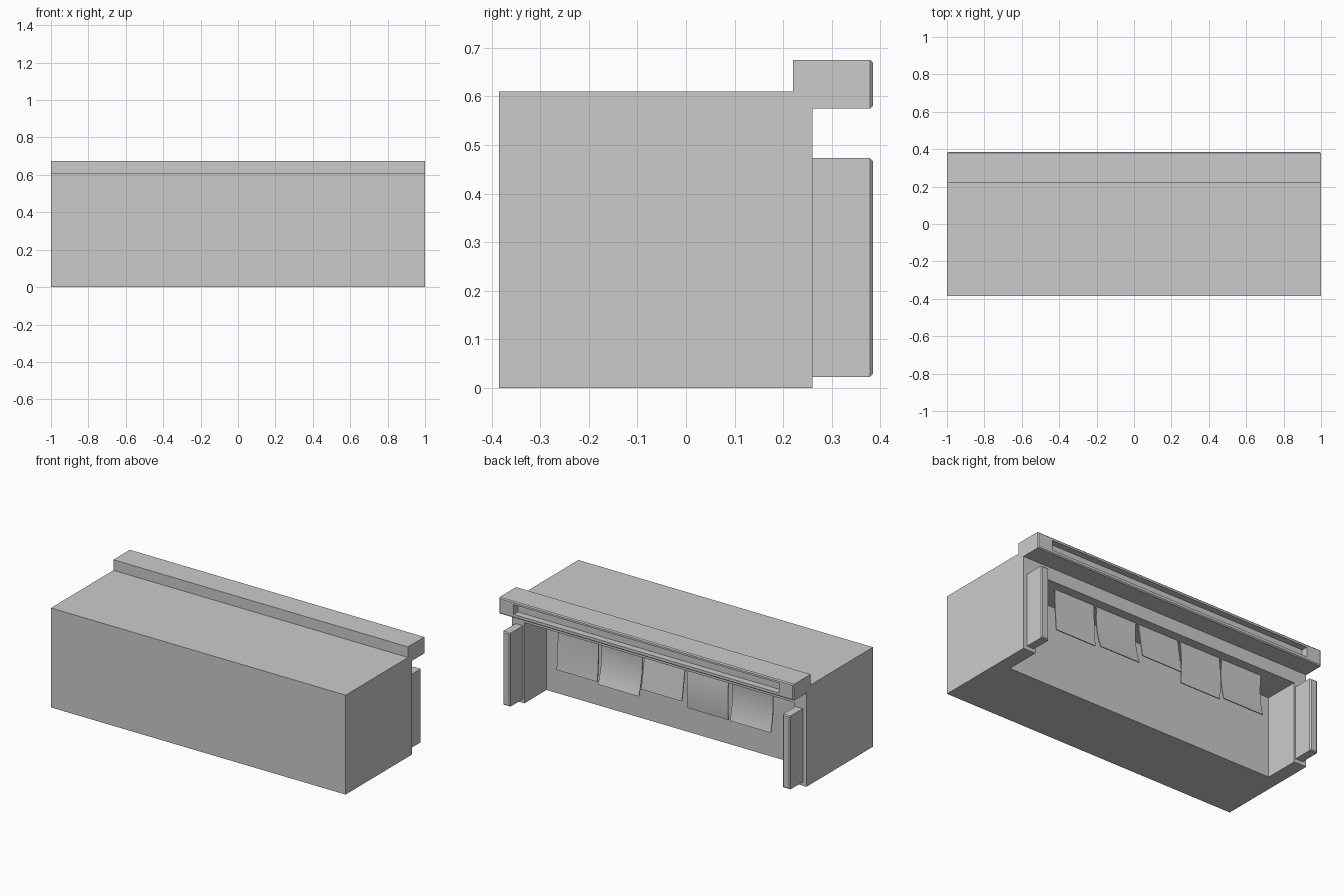
import bpy, bmesh

if "Cube" in bpy.data.objects:
    bpy.data.objects.remove(bpy.data.objects["Cube"])


def extrude_profile(name, pts, x0, x1, bevel_back=0.0):
    """Sweep a closed (y, z) profile along x, optionally chamfering the rearmost edges."""
    bm = bmesh.new()
    face = bm.faces.new([bm.verts.new((x0, y, z)) for y, z in pts])
    ext = bmesh.ops.extrude_face_region(bm, geom=[face])
    moved = [v for v in ext["geom"] if isinstance(v, bmesh.types.BMVert)]
    bmesh.ops.translate(bm, vec=(x1 - x0, 0, 0), verts=moved)
    bmesh.ops.recalc_face_normals(bm, faces=bm.faces)
    if bevel_back:
        y_max = max(y for y, _ in pts)
        edges = [e for e in bm.edges if all(v.co.y > y_max - 1e-5 for v in e.verts)]
        bmesh.ops.bevel(bm, geom=edges, offset=bevel_back, segments=1,
                        profile=0.5, affect='EDGES')
    mesh = bpy.data.meshes.new(name)
    bm.to_mesh(mesh)
    bm.free()
    obj = bpy.data.objects.new(name, mesh)
    bpy.context.collection.objects.link(obj)
    return obj


def rect(y0, y1, z0, z1):
    return [(y0, z0), (y1, z0), (y1, z1), (y0, z1)]


def cut(obj, pts, half_width):
    """Subtract a centred block from an object."""
    cutter = extrude_profile("cutter", pts, -half_width, half_width)
    cutter.hide_render = True
    mod = obj.modifiers.new("cut", 'BOOLEAN')
    mod.operation = 'DIFFERENCE'
    mod.solver = 'EXACT'
    mod.object = cutter
    bpy.context.view_layer.objects.active = obj
    bpy.ops.object.modifier_apply(modifier=mod.name)
    bpy.data.objects.remove(cutter)


# Main block, stepped at the rear top to receive the header, with an open rear bay
body = extrude_profile("body", [(-0.385, 0), (0.26, 0), (0.26, 0.575), (0.22, 0.575),
                                (0.22, 0.61), (-0.385, 0.61)], -1, 1)
cut(body, rect(0.045, 0.4, -0.1, 0.495), 0.915)

# Header beam with a long slot in its rear face
header = extrude_profile("header_beam", rect(0.22, 0.385, 0.575, 0.675), -1, 1, 0.006)
cut(header, rect(0.345, 0.5, 0.597, 0.657), 0.9)

# Upright bumpers either side of the bay
for side, x in (("right", 0.95), ("left", -0.95)):
    extrude_profile("bumper_" + side, rect(0.26, 0.385, 0.023, 0.473),
                    x - 0.025, x + 0.025, 0.006)

# Hanging curtain flaps: (end y, bottom z, bow), each curling a little differently
FLAPS = [(0.215, 0.238, -0.004), (0.235, 0.235, -0.016), (0.237, 0.285, 0.0),
         (0.208, 0.238, 0.008), (0.22, 0.243, -0.014)]
STEPS, TOP_Y, TOP_Z, THICK = 10, 0.203, 0.497, 0.006
for i, (end_y, end_z, bow) in enumerate(FLAPS):
    curve = []
    for k in range(STEPS + 1):
        t = k / STEPS
        y = TOP_Y + (end_y - TOP_Y) * t + bow * 4 * t * (1 - t)
        curve.append((y, TOP_Z + (end_z - TOP_Z) * t))
    profile = curve + [(y - THICK, z) for y, z in reversed(curve)]
    x = 0.59 - 0.295 * i
    flap = extrude_profile(f"curtain_flap_{i + 1}", profile, x - 0.138, x + 0.138)
    bpy.ops.object.select_all(action='DESELECT')
    flap.select_set(True)
    bpy.context.view_layer.objects.active = flap
    bpy.ops.object.shade_smooth_by_angle()
